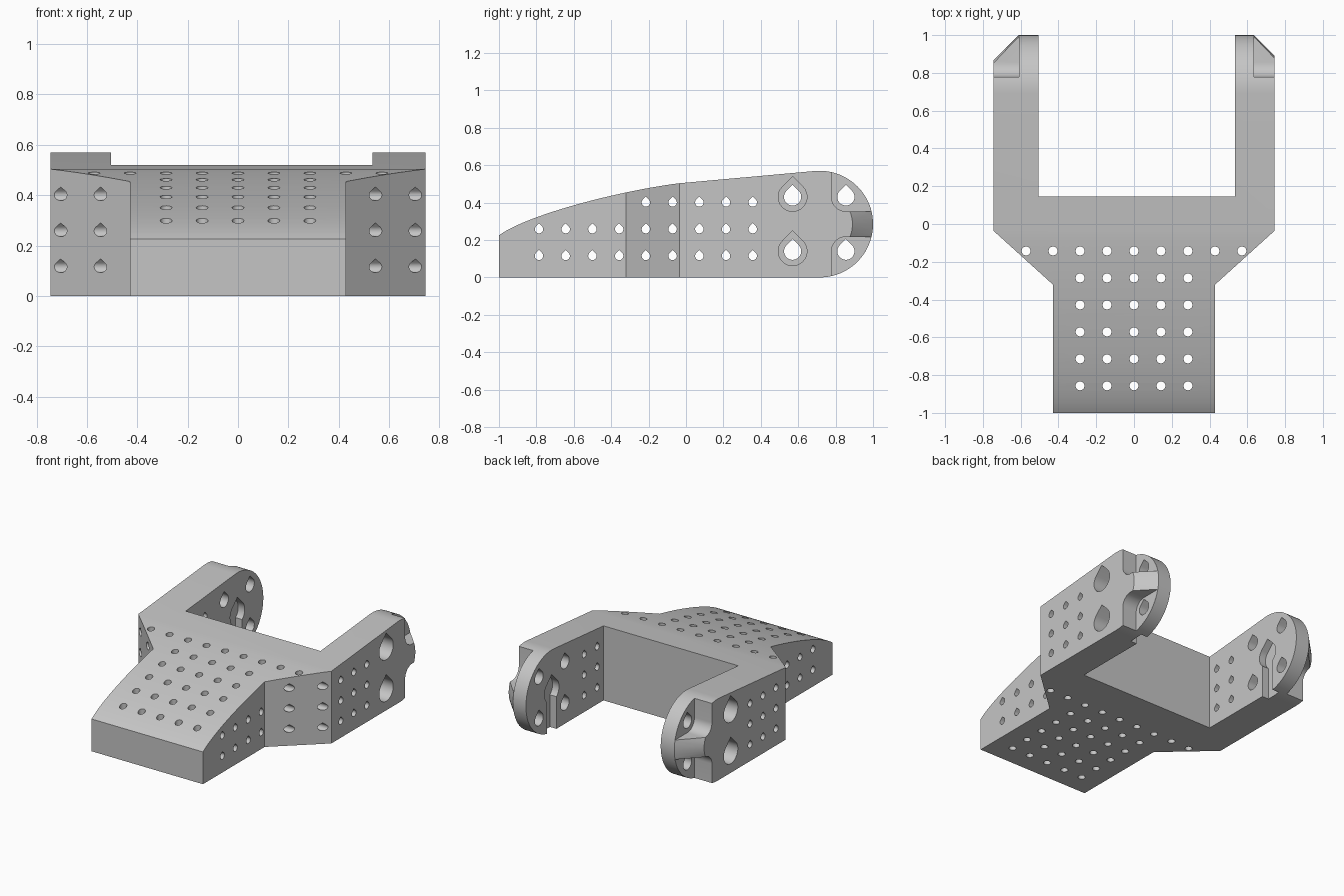
import bpy, bmesh
from math import sin, cos, pi, radians
from mathutils import Vector
from mathutils.geometry import interpolate_bezier

cube = bpy.data.objects.get("Cube")
if cube:
    bpy.data.objects.remove(cube, do_unlink=True)

HALF = 0.745               # outer half width
AXIS_Y, AXIS_Z = 0.715, 0.285   # centre of the rounded arm ends
PITCH = 1 / 7              # spacing of the hole grid


def loft(bm, rings):
    """Closed solid through a list of equal rings of points."""
    loops = [[bm.verts.new(p) for p in ring] for ring in rings]
    n = len(loops[0])
    for a, b in zip(loops, loops[1:]):
        for i in range(n):
            j = (i + 1) % n
            bm.faces.new((a[i], a[j], b[j], b[i]))
    bm.faces.new(loops[0])
    bm.faces.new(loops[-1][::-1])


def along_x(bm, shape, x0, x1):
    loft(bm, [[(x, y, z) for y, z in shape] for x in (x0, x1)])


def along_z(bm, shape, z0, z1):
    loft(bm, [[(x, y, z) for x, y in shape] for z in (z0, z1)])


def arc(cy, cz, r, start, end, steps):
    angles = [radians(start + (end - start) * i / steps) for i in range(steps + 1)]
    return [(cy + r * cos(a), cz + r * sin(a)) for a in angles]


def teardrop(y, z, r):
    return arc(y, z, r, 135, 405, 21) + [(y, z + r * 2 ** 0.5)]


def make(name, bm):
    bmesh.ops.recalc_face_normals(bm, faces=bm.faces)
    mesh = bpy.data.meshes.new(name)
    bm.to_mesh(mesh)
    bm.free()
    obj = bpy.data.objects.new(name, mesh)
    bpy.context.collection.objects.link(obj)
    return obj


def combine(obj, name, bm, operation="DIFFERENCE"):
    """Apply a boolean with a temporary cutter."""
    cutter = make(name, bm)
    cutter.hide_render = True
    mod = obj.modifiers.new(name, "BOOLEAN")
    mod.operation, mod.solver, mod.object = operation, "EXACT", cutter
    graph = bpy.context.evaluated_depsgraph_get()
    graph.update()
    mesh = bpy.data.meshes.new_from_object(obj.evaluated_get(graph))
    obj.modifiers.clear()
    obj.data = mesh
    bpy.data.objects.remove(cutter, do_unlink=True)


# Side profile: arched top, straight arms, round ends
crown = interpolate_bezier(Vector((-1, 0.225)), Vector((-0.85, 0.335)),
                           Vector((-0.36, 0.462)), Vector((-0.04, 0.503)), 22)
profile = [(-1, 0)] + arc(AXIS_Y, AXIS_Z, AXIS_Z, -90, 95, 40)
profile += [tuple(p[:2]) for p in reversed(crown)]
bm = bmesh.new()
along_x(bm, profile, -0.9, 0.9)
bracket = make("fork_bracket", bm)

# Plan outline: narrow nose, angled shoulders, two arms
plan = [(-0.43, -1.1), (0.43, -1.1), (0.43, -0.32), (HALF, -0.035), (HALF, 1.1),
        (0.535, 1.1), (0.535, 0.145), (-0.505, 0.145), (-0.505, 1.1),
        (-HALF, 1.1), (-HALF, -0.035), (-0.43, -0.32)]
bm = bmesh.new()
along_z(bm, plan, -0.1, 0.7)
combine(bracket, "plan_outline", bm, "INTERSECT")

# Vertical holes: a grid in the nose and a wider row over the shoulders
bm = bmesh.new()
for row in range(1, 7):
    reach = 4 if row == 6 else 2
    for col in range(-reach, reach + 1):
        along_z(bm, arc(col * PITCH, -1 + row * PITCH, 0.0235, 0, 345, 23), -0.1, 0.7)
combine(bracket, "vertical_holes", bm)

# Small teardrop holes through the full width
bm = bmesh.new()
for col in range(9):
    for row in range(2 if col < 4 else 3):
        along_x(bm, teardrop(-0.786 + col * PITCH, 0.115 + row * PITCH, 0.0225), -0.9, 0.9)
combine(bracket, "side_holes", bm)

# Corner pocket outline around the upper end hole, and its mirror below
upper = arc(0.855, 0.43, 0.077, 180, 270, 10) + [(1.1, 0.353), (1.1, 0.7), (0.778, 0.7)]
lower = [(y, 2 * AXIS_Z - z) for y, z in upper]

for side, inner, floor in ((1, 0.535, 0.635), (-1, 0.505, 0.61)):
    # Outer counterbores and end pockets, leaving a central rib
    bm = bmesh.new()
    for z in (0.14, 0.43):
        along_x(bm, teardrop(0.57, z, 0.077), side * floor, side * 0.9)
    for shape in (upper, lower):
        along_x(bm, shape, side * floor, side * 0.9)
    combine(bracket, "counterbores", bm)

    # Conical bevel on the end of the rib
    total = floor + AXIS_Z
    section = [(total - 0.78, 0.78), (total - floor + 0.03, floor - 0.03),
               (total - floor + 0.03, 0.78)]
    bm = bmesh.new()
    loft(bm, [[(side * x, AXIS_Y + r * cos(a), AXIS_Z + r * sin(a)) for r, x in section]
              for a in [radians(d) for d in range(-42, 43, 6)]])
    combine(bracket, "rib_bevel", bm)

    # Four large holes through each arm
    bm = bmesh.new()
    for y in (0.57, 0.855):
        for z in (0.14, 0.43):
            along_x(bm, teardrop(y, z, 0.046), side * 0.4, side * 0.9)
    combine(bracket, "large_holes", bm)

    # Keyhole slot on the inner face, open at the bottom
    neck = 0.05
    slot = arc(AXIS_Y, AXIS_Z, 0.08, -50, 45, 10) + [(AXIS_Y, AXIS_Z + 0.113)]
    slot += arc(AXIS_Y, AXIS_Z, 0.08, 135, 230, 10)
    slot += [(AXIS_Y - neck, -0.1), (AXIS_Y + neck, -0.1)]
    bm = bmesh.new()
    along_x(bm, slot, side * 0.4, side * (inner + 0.05))
    combine(bracket, "inner_slot", bm)

# One grey finish
grey = bpy.data.materials.new("light_grey")
grey.use_nodes = True
colour = (0.56, 0.56, 0.56, 1)
grey.diffuse_color = colour
grey.node_tree.nodes["Principled BSDF"].inputs["Base Color"].default_value = colour
bracket.data.materials.clear()
bracket.data.materials.append(grey)

bpy.ops.object.select_all(action="DESELECT")
bracket.select_set(True)
bpy.context.view_layer.objects.active = bracket
bpy.ops.object.shade_smooth_by_angle(angle=radians(25))
